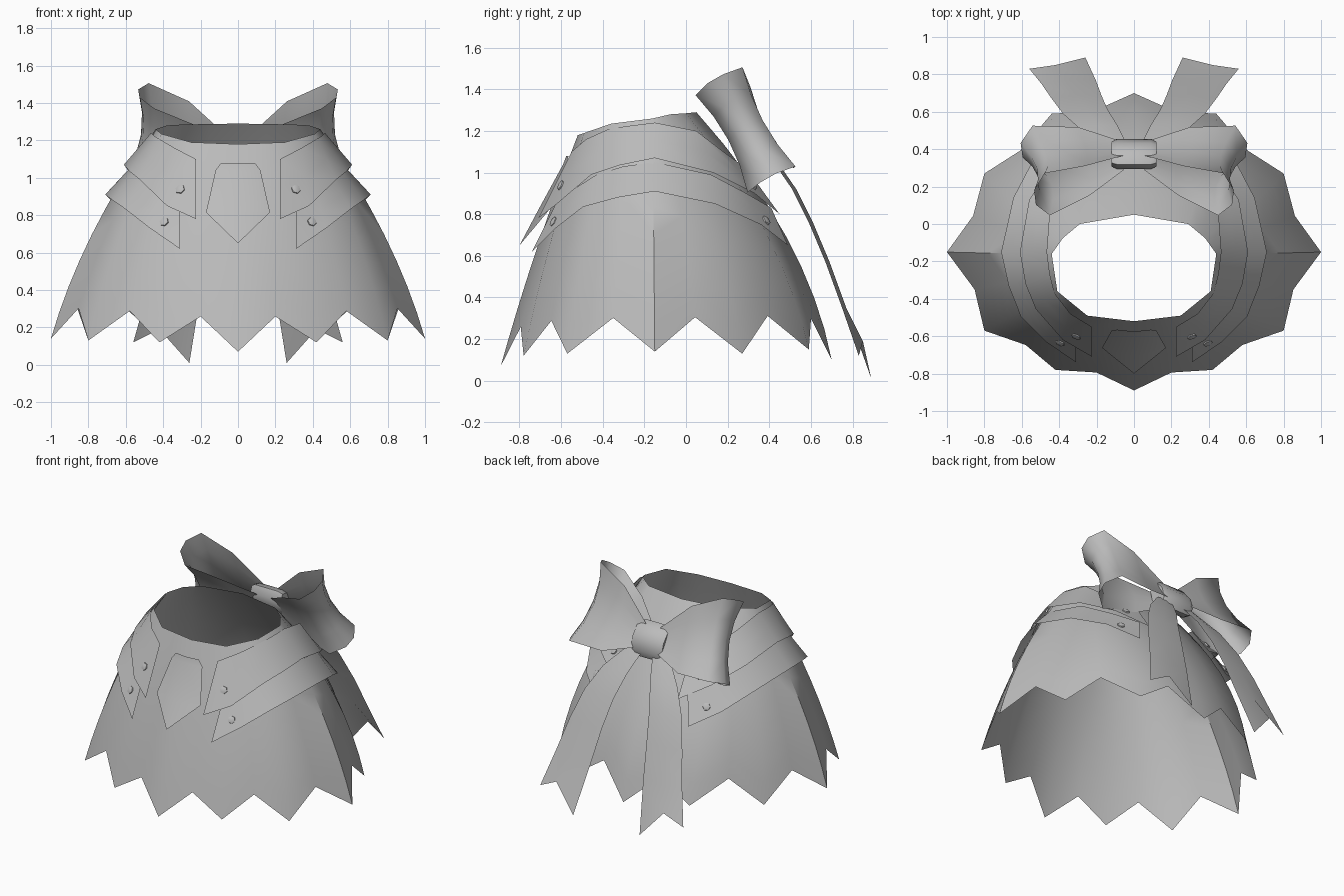
import bpy, bmesh, math
from mathutils import Vector

cube = bpy.data.objects.get("Cube")
if cube:
    bpy.data.objects.remove(cube, do_unlink=True)

grey = bpy.data.materials.new("soft_grey")
grey.use_nodes = True
colour = (0.5, 0.5, 0.5, 1)
grey.diffuse_color = colour
grey.node_tree.nodes["Principled BSDF"].inputs["Base Color"].default_value = colour


def finish(name, bm, angle=40):
    bmesh.ops.recalc_face_normals(bm, faces=bm.faces)
    mesh = bpy.data.meshes.new(name)
    bm.to_mesh(mesh)
    bm.free()
    mesh.materials.append(grey)
    ob = bpy.data.objects.new(name, mesh)
    bpy.context.collection.objects.link(ob)
    bpy.ops.object.select_all(action='DESELECT')
    ob.select_set(True)
    bpy.context.view_layer.objects.active = ob
    bpy.ops.object.shade_smooth_by_angle(angle=math.radians(angle))


def loft(name, rows, closed=False, angle=40, caps=False):
    """Skin a grid of points row by row."""
    bm = bmesh.new()
    grid = [[bm.verts.new(p) for p in row] for row in rows]
    n = len(grid[0])
    for a, b in zip(grid, grid[1:]):
        for i in range(n if closed else n - 1):
            j = (i + 1) % n
            bm.faces.new((a[i], a[j], b[j], b[i]))
    if caps:
        bm.faces.new(grid[0])
        bm.faces.new(grid[-1])
    finish(name, bm, angle)


def flip(p, side):
    return Vector((p[0] * side, p[1], p[2]))


def mirror_ring(half):
    """Complete a half ring whose ends lie on the centre line."""
    return [Vector(p) for p in half] + [flip(p, -1) for p in half[-2:0:-1]]


# Skirt: twelve panels from the tilted waist to a pointed, notched hem
hem = mirror_ring([
    (0, -.89, .07), (.42, -.78, .12), (.80, -.57, .13), (1, -.15, .14),
    (.80, .27, .13), (.44, .59, .15), (0, .70, .10)])
waist = mirror_ring([
    (0, -.52, 1.18), (.25, -.49, 1.19), (.41, -.36, 1.235), (.44, -.16, 1.26),
    (.38, -.075, 1.28), (.29, 0, 1.285), (0, .05, 1.29)])


def rib_point(i, t):
    i %= len(hem)
    a = math.tau * i / len(hem)
    out = Vector((math.sin(a), -math.cos(a), 0))
    bulge = .06 + .045 * out.y
    return waist[i].lerp(hem[i], t) + out * bulge * 4 * t * (1 - t)


rows = []
for r in range(9):
    t = r / 8
    row = []
    for i in range(len(hem)):
        row.append(rib_point(i, t))
        # the notch between two points ends higher up
        row.append((rib_point(i, t * .85) + rib_point(i + 1, t * .85)) / 2)
    rows.append(row)
loft("skirt", rows, closed=True)

# Hip plates: two overlapping tiers per side, given by top and lower edges
tiers = {
    "upper_hip_plate": (
        [(.225, -.55, 1.10), (.34, -.48, 1.16), (.425, -.37, 1.21), (.45, -.27, 1.225),
         (.465, -.15, 1.24), (.45, .05, 1.2), (.35, .18, 1.1), (.23, .29, 1.02)],
        [(.225, -.71, .78), (.38, -.62, .85), (.525, -.455, .99), (.58, -.32, 1.035),
         (.61, -.15, 1.07), (.56, .13, 1.0), (.43, .33, .9), (.25, .45, .8)]),
    "lower_hip_plate": (
        [(.31, -.62, .86), (.42, -.54, .92), (.51, -.43, .99), (.56, -.3, 1.03),
         (.58, -.15, 1.05), (.54, .12, .99), (.43, .29, .9), (.3, .41, .83)],
        [(.31, -.74, .62), (.47, -.63, .73), (.605, -.495, .835), (.67, -.33, .88),
         (.71, -.15, .91), (.645, .14, .85), (.53, .36, .75), (.36, .49, .65)]),
}


# Rivet: small low hexagonal stud set on a plate
def rivet(name, centre, normal):
    u = normal.orthogonal().normalized()
    v = normal.cross(u)
    rows = []
    for r, h in ((.028, -.01), (.025, .006), (.012, .01)):
        rows.append([centre + normal * h + r * (u * math.cos(k * math.pi / 3)
                     + v * math.sin(k * math.pi / 3)) for k in range(6)])
    loft(name, rows, closed=True, caps=True)


for side, word in ((1, "left"), (-1, "right")):
    for name, (top, low) in tiers.items():
        top = [flip(p, side) for p in top]
        low = [flip(p, side) for p in low]
        mid = [a.lerp(b, .5) for a, b in zip(top, low)]
        loft(f"{name}_{word}", [top, mid, low])
        for i, j, end in ((0, 1, "front"), (-1, -2, "back")):
            a, b = top[i].lerp(top[j], .6), low[i].lerp(low[j], .6)
            normal = (b - a).cross(top[j] - top[i]).normalized()
            centre = a.lerp(b, .63)
            if normal.dot(centre) < 0:
                normal.negate()
            rivet(f"{name}_{end}_rivet_{word}", centre, normal)

# Pointed front panel, lying close to the skirt along its sides
loft("front_panel", [
    [(-.09, -.565, 1.08), (0, -.575, 1.08), (.09, -.565, 1.08)],
    [(-.12, -.57, 1.04), (0, -.59, 1.04), (.12, -.57, 1.04)],
    [(-.17, -.66, .82), (0, -.71, .82), (.17, -.66, .82)],
    [(-.171, -.662, .815), (0, -.80, .65), (.171, -.662, .815)]])

# Bow: sloping frame shared by loops and knot
knot = Vector((0, .375, 1.12))
down = Vector((0, .47, -.88)).normalized()
back = Vector((0, .88, .47)).normalized()
loop_path = [(.06, -.04, .08), (.25, -.09, .19), (.48, -.125, .265), (.56, -.05, .27),
             (.57, .03, .27), (.51, .115, .27), (.28, .09, .22), (.06, .04, .08)]
tail_rows = [[(.03, .41, 1.08), (.08, .42, 1.08), (.14, .40, 1.08)],
             [(.09, .53, .92), (.19, .53, .92), (.29, .51, .92)],
             [(.14, .61, .76), (.26, .61, .76), (.38, .59, .76)],
             [(.175, .69, .57), (.31, .69, .57), (.44, .67, .57)],
             [(.205, .77, .35), (.35, .77, .35), (.495, .75, .35)],
             [(.26, .89, .01), (.42, .85, .19), (.56, .83, .12)]]

for side, word in ((1, "left"), (-1, "right")):
    rows = []
    for x, depth, width in loop_path:
        reach = x / .55
        row = []
        for s in (-1, -.5, 0, .5, 1):
            # the ribbon pinches in towards its middle
            p = knot + reach * Vector((0, -.095, .095)) + down * width * s
            p += back * depth * (.8 + .3 * s * s)
            p.x = x * (.91 + .09 * s * s) + .035 * s * reach
            row.append(flip(p, side))
        rows.append(row)
    loft(f"bow_loop_{word}", rows, angle=75)
    loft(f"bow_tail_{word}", [[flip(p, side) for p in row] for row in tail_rows])

# Knot: flattened barrel wrapped around the middle
rows = []
for x, r in ((-.12, .085), (-.09, .1), (.09, .1), (.12, .085)):
    rows.append([knot + Vector((x, 0, 0)) + back * r * .65 * math.cos(k * math.pi / 4)
                 + down * r * 1.2 * math.sin(k * math.pi / 4) for k in range(8)])
loft("bow_knot", rows, closed=True, caps=True, angle=50)
